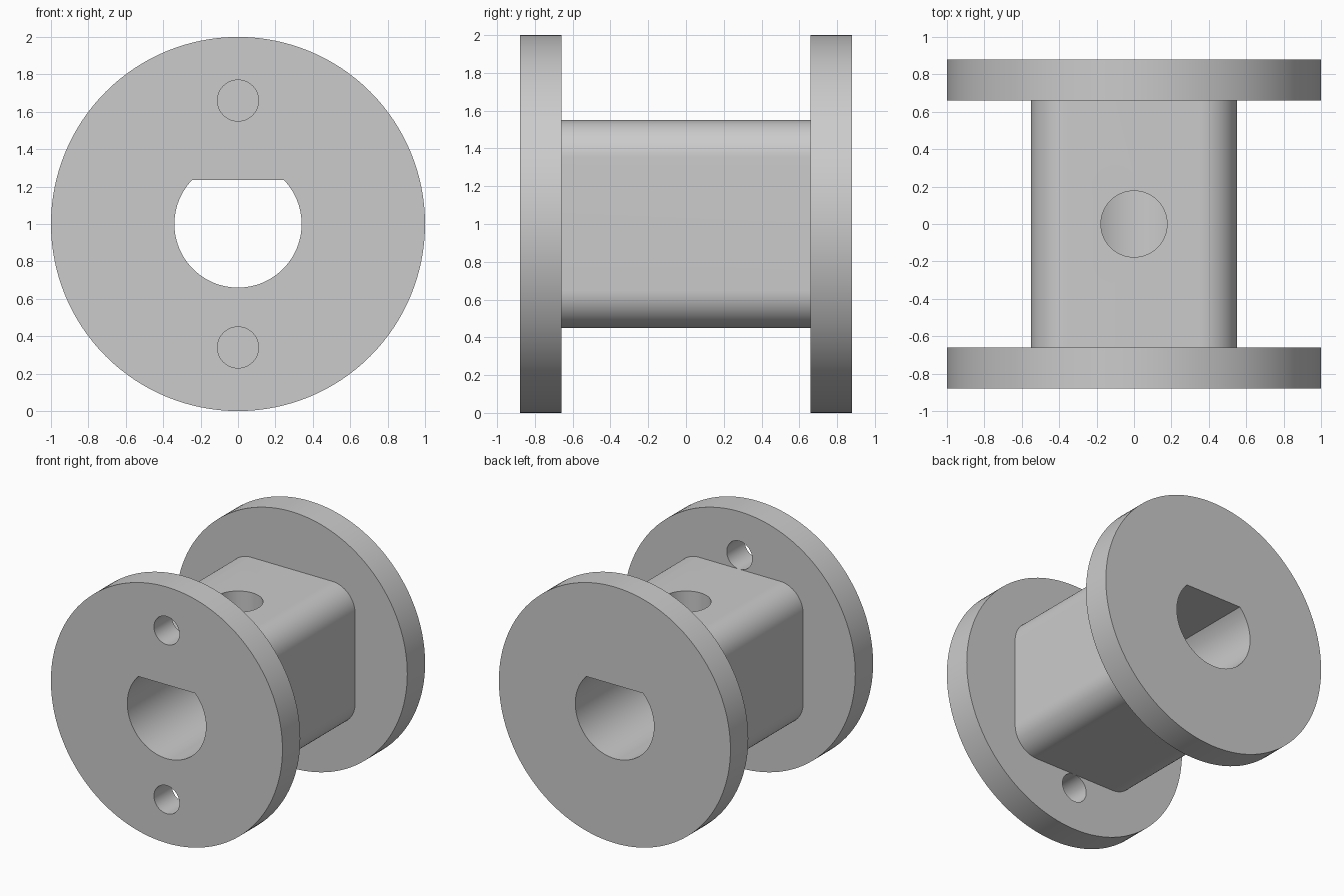
import bpy
import bmesh
from math import sin, cos, pi, asin, radians

cube = bpy.data.objects.get("Cube")
if cube:
    bpy.data.objects.remove(cube, do_unlink=True)

AXIS_Z = 1.0            # height of the spool axis
FLANGE_IN, FLANGE_OUT = 0.66, 0.88

grey = bpy.data.materials.new("plain grey")
grey.use_nodes = True
grey.diffuse_color = (0.6, 0.6, 0.6, 1)
grey.node_tree.nodes["Principled BSDF"].inputs["Base Color"].default_value = (0.6, 0.6, 0.6, 1)


def arc(r, start, end, steps, cx=0.0, cz=0.0):
    """Points along an arc in the x-z plane, both ends included."""
    angles = [start + (end - start) * i / steps for i in range(steps + 1)]
    return [(cx + r * cos(a), cz + r * sin(a)) for a in angles]


def circle(r, steps, cz=0.0):
    return arc(r, 0, 2 * pi, steps, 0, cz)[:-1]


def prism(name, profile, y0, y1):
    """Extrude an x-z profile along y, placed on the spool axis."""
    bm = bmesh.new()
    face = bm.faces.new([bm.verts.new((x, y0, z)) for x, z in profile])
    out = bmesh.ops.extrude_face_region(bm, geom=[face])
    verts = [v for v in out["geom"] if isinstance(v, bmesh.types.BMVert)]
    bmesh.ops.translate(bm, verts=verts, vec=(0, y1 - y0, 0))
    bmesh.ops.recalc_face_normals(bm, faces=bm.faces)
    mesh = bpy.data.meshes.new(name)
    bm.to_mesh(mesh)
    bm.free()
    mesh.materials.append(grey)
    ob = bpy.data.objects.new(name, mesh)
    ob.location.z = AXIS_Z
    bpy.context.collection.objects.link(ob)
    return ob


def combine(target, tool, operation):
    """Apply a boolean and discard the tool object."""
    mod = target.modifiers.new("combine", 'BOOLEAN')
    mod.operation, mod.solver, mod.object = operation, 'EXACT', tool
    bpy.context.view_layer.objects.active = target
    bpy.ops.object.modifier_apply(modifier=mod.name)
    bpy.data.objects.remove(tool, do_unlink=True)


# Square hub with rounded corners, ends sunk into the flanges
half, radius = 0.55, 0.2
c = half - radius
profile = []
for i, (sx, sz) in enumerate([(1, 1), (-1, 1), (-1, -1), (1, -1)]):
    profile += arc(radius, i * pi / 2, (i + 1) * pi / 2, 20, sx * c, sz * c)
spool = prism("spool", profile, -FLANGE_IN - 0.1, FLANGE_IN + 0.1)

# Round flanges
for name, y0, y1 in [("front_flange", -FLANGE_OUT, -FLANGE_IN),
                     ("rear_flange", FLANGE_IN, FLANGE_OUT)]:
    combine(spool, prism(name, circle(1.0, 128), y0, y1), 'UNION')

# D-shaped bore, flat side on top
bore_r, flat_z = 0.34, 0.236
a = asin(flat_z / bore_r)
combine(spool, prism("bore_cutter", arc(bore_r, pi - a, 2 * pi + a, 80), -1, 1), 'DIFFERENCE')

# Two pin holes through the front flange only
for z in (-0.66, 0.66):
    combine(spool, prism("pin_hole_cutter", circle(0.11, 48, z), -1, -0.6), 'DIFFERENCE')

# Set screw hole from the top of the hub into the bore
screw = prism("screw_hole_cutter", circle(0.177, 64), 0, 0.8)
screw.rotation_euler.x = radians(90)
bpy.context.view_layer.update()
combine(spool, screw, 'DIFFERENCE')

bpy.ops.object.select_all(action='DESELECT')
spool.select_set(True)
bpy.context.view_layer.objects.active = spool
bpy.ops.object.shade_smooth_by_angle(angle=radians(30))
